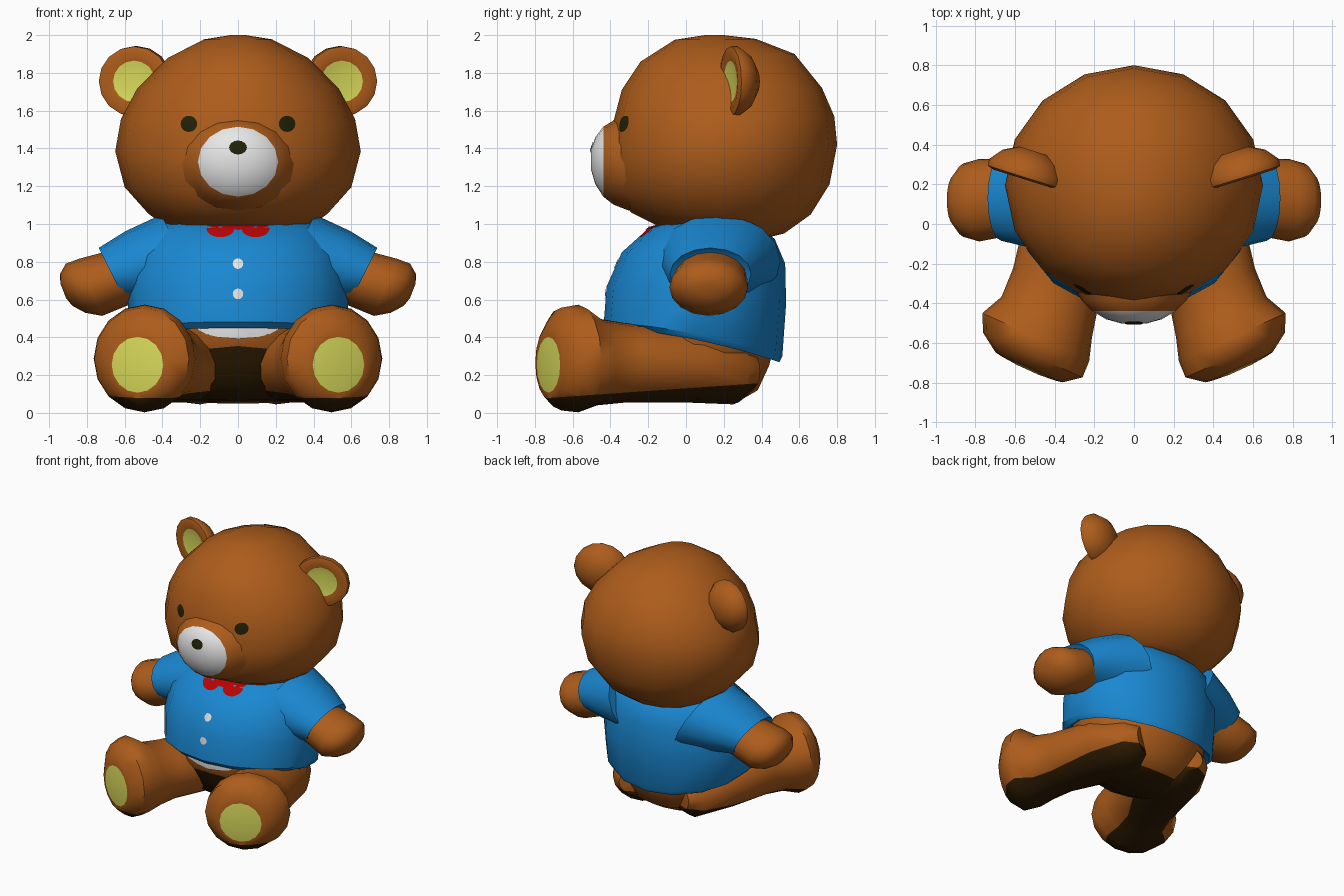
import bpy, bmesh, math
from mathutils import Vector
from mathutils.bvhtree import BVHTree

if "Cube" in bpy.data.objects:
    bpy.data.objects.remove(bpy.data.objects["Cube"])

SIDES = 16


def material(name, rgb):
    m = bpy.data.materials.new(name)
    m.diffuse_color = (*rgb, 1)
    m.use_nodes = True
    m.node_tree.nodes["Principled BSDF"].inputs["Base Color"].default_value = m.diffuse_color
    return m


BROWN = material("brown fur", (0.42, 0.108, 0.011))
DARK = material("dark underside", (0.03, 0.012, 0.001))
BLUE = material("blue cloth", (0.01, 0.245, 0.64))
YELLOW = material("yellow pad", (0.69, 0.70, 0.105))
WHITE = material("white", (0.82, 0.82, 0.82))
BLACK = material("black", (0.016, 0.015, 0.002))
RED = material("red", (0.48, 0.001, 0.001))


def finish(name, bm, mats, mirror=False, angle=50):
    me = bpy.data.meshes.new(name)
    bm.to_mesh(me)
    bm.free()
    for m in mats:
        me.materials.append(m)
    me.shade_smooth()
    me.set_sharp_from_angle(angle=math.radians(angle))
    ob = bpy.data.objects.new(name, me)
    bpy.context.collection.objects.link(ob)
    if mirror:
        ob.modifiers.new("mirror", 'MIRROR')
    return ob


def angles(n=SIDES):
    return [2 * math.pi * i / n for i in range(n)]


def level(yf, zf, yb, zb, hw, lift=0):
    """Oval loop from front point (yf, zf) to back point (yb, zb)."""
    out = []
    for a in angles():
        t = (1 - math.cos(a)) / 2
        out.append(Vector((hw * math.sin(a), yf + (yb - yf) * t,
                           zf + (zb - zf) * t + lift * 4 * t * (1 - t))))
    return out


def across(d, rings):
    """Oval loops (centre, half width, half height) facing direction d."""
    d = Vector(d).normalized()
    w = d.cross(Vector((0, 0, 1))).normalized()
    h = w.cross(d)
    return [[Vector(c) + w * rw * math.cos(a) + h * rh * math.sin(a)
             for a in angles()] for c, rw, rh in rings]


def skin(name, loops, mats, last=0, mirror=False, cut=None, angle=50):
    """Skin loops; the last bands take material 1; cut darkens below a plane."""
    bm = bmesh.new()
    vs = [[bm.verts.new(p) for p in loop] for loop in loops]
    n = SIDES
    for k in range(len(vs) - 1):
        a, b = vs[k], vs[k + 1]
        for i in range(n):
            f = bm.faces.new((a[i], a[(i + 1) % n], b[(i + 1) % n], b[i]))
            f.material_index = 1 if last and k >= len(vs) - last else 0
    bm.faces.new(vs[0])
    bm.faces.new(vs[-1]).material_index = 1 if last else 0
    bmesh.ops.recalc_face_normals(bm, faces=bm.faces)
    if cut:
        co, no = Vector(cut[0]), Vector(cut[1])
        bmesh.ops.bisect_plane(bm, geom=bm.verts[:] + bm.edges[:] + bm.faces[:],
                               plane_co=co, plane_no=no)
        for f in bm.faces:
            if (f.calc_center_median() - co).dot(no) < 0:
                f.material_index = len(mats) - 1
    return finish(name, bm, mats, mirror, angle)


def patch(name, target, x, z, rx, rz, mat, gap=0.005, rings=3):
    """Thin oval laid onto the front of the target."""
    bm = bmesh.new()
    src = bmesh.new()
    src.from_mesh(target.data)
    tree = BVHTree.FromBMesh(src)

    def drop(px, pz):
        hit = tree.ray_cast(Vector((px, -3, pz)), Vector((0, 1, 0)))[0]
        return bm.verts.new((px, hit.y - gap, pz))

    mid = drop(x, z)
    loops = [[drop(x + rx * r / rings * math.sin(a), z + rz * r / rings * math.cos(a))
              for a in angles()] for r in range(1, rings + 1)]
    for i in range(SIDES):
        j = (i + 1) % SIDES
        bm.faces.new((mid, loops[0][j], loops[0][i]))
        for a, b in zip(loops, loops[1:]):
            bm.faces.new((a[i], a[j], b[j], b[i]))
    bmesh.ops.recalc_face_normals(bm, faces=bm.faces)
    if sum(f.normal.y for f in bm.faces) > 0:
        bmesh.ops.reverse_faces(bm, faces=bm.faces)
    src.free()
    return finish(name, bm, [mat])


# head
head = skin("head", [level(f, z, b, z2, w) for f, z, b, z2, w in [
    (0.02, 0.95, 0.44, 0.93, 0.24), (-0.15, 0.99, 0.52, 0.95, 0.36),
    (-0.29, 1.06, 0.66, 1.05, 0.475), (-0.38, 1.18, 0.76, 1.21, 0.60),
    (-0.41, 1.35, 0.80, 1.42, 0.65), (-0.385, 1.54, 0.785, 1.57, 0.62),
    (-0.34, 1.71, 0.72, 1.72, 0.535), (-0.24, 1.86, 0.575, 1.90, 0.37),
    (-0.06, 1.975, 0.37, 1.98, 0.18), (0.10, 2.0, 0.20, 2.0, 0.04)]], [BROWN])

# muzzle with white front
muzzle = skin("muzzle", across((0, -1, 0), [
    ((0, -0.30, 1.32), 0.31, 0.25), ((0, -0.385, 1.325), 0.265, 0.222),
    ((0, -0.438, 1.33), 0.212, 0.185), ((0, -0.48, 1.335), 0.14, 0.125),
    ((0, -0.502, 1.34), 0.06, 0.055)]), [BROWN, WHITE], last=3)
patch("nose", muzzle, 0, 1.405, 0.047, 0.037, BLACK)
for s in (-1, 1):
    patch("eye", head, s * 0.26, 1.53, 0.044, 0.043, BLACK)

# ears with shallow pads
n = Vector((0.3, -0.95, 0)).normalized()
c = Vector((0.55, 0.235, 1.755))
skin("ears", across(n, [(c + n * o, r * 1.06, r) for o, r in [
    (-0.14, 0.07), (-0.10, 0.14), (-0.035, 0.188), (0, 0.185), (0.01, 0.155),
    (0.0, 0.11), (-0.006, 0.06)]]), [BROWN, YELLOW], last=2, mirror=True)

# body under the shirt, dark between the legs
body = skin("body", [level(*r) for r in [
    (-0.12, 0.07, 0.26, 0.05, 0.26), (-0.25, 0.14, 0.38, 0.12, 0.36),
    (-0.32, 0.27, 0.44, 0.25, 0.45), (-0.37, 0.40, 0.46, 0.33, 0.50),
    (-0.38, 0.56, 0.46, 0.50, 0.50)]], [BROWN, DARK],
    cut=((0, -0.3, 0.33), (0, 0.46, 1)))
patch("belly_patch", body, 0, 0.47, 0.23, 0.078, WHITE, gap=0.008, rings=5)

# shirt with turned hem
shirt = skin("shirt", [level(*r) for r in [
    (-0.38, 0.48, 0.46, 0.31, 0.51, 0.03), (-0.405, 0.45, 0.495, 0.268, 0.545, 0.03),
    (-0.435, 0.482, 0.51, 0.30, 0.575, 0.03), (-0.42, 0.67, 0.53, 0.58, 0.585),
    (-0.34, 0.85, 0.525, 0.79, 0.56), (-0.19, 0.985, 0.47, 0.92, 0.48),
    (-0.02, 1.03, 0.38, 1.0, 0.38)]], [BLUE], angle=40)
for z in (0.79, 0.63):
    patch("button", shirt, 0, z, 0.028, 0.028, WHITE)

# bow
for s in (-1, 1):
    patch("bow_loop", shirt, s * 0.093, 0.976, 0.074, 0.046, RED)
patch("bow_knot", shirt, 0, 0.993, 0.06, 0.024, RED, gap=0.007)

# sleeves blending into the shoulders
skin("sleeves", across((0.89, 0, -0.45), [
    ((0.28, 0.17, 0.80), 0.33, 0.28), ((0.50, 0.15, 0.775), 0.275, 0.21),
    ((0.668, 0.13, 0.735), 0.215, 0.155), ((0.655, 0.13, 0.742), 0.18, 0.125)]),
    [BLUE], mirror=True, angle=40)

# arms
skin("arms", across((0.93, 0, -0.37), [
    ((0.45, 0.13, 0.77), 0.17, 0.13), ((0.66, 0.13, 0.705), 0.195, 0.155),
    ((0.78, 0.12, 0.665), 0.208, 0.163), ((0.86, 0.12, 0.66), 0.185, 0.14),
    ((0.91, 0.12, 0.65), 0.12, 0.09), ((0.925, 0.12, 0.645), 0.05, 0.04)]),
    [BROWN], mirror=True)

# legs with foot pads
skin("legs", across((0.41, -0.91, 0), [
    ((0.18, 0.34, 0.22), 0.13, 0.10), ((0.20, 0.25, 0.22), 0.21, 0.175),
    ((0.28, 0.0, 0.255), 0.275, 0.20), ((0.395, -0.32, 0.265), 0.235, 0.21),
    ((0.44, -0.47, 0.27), 0.25, 0.23), ((0.495, -0.57, 0.288), 0.295, 0.285),
    ((0.51, -0.66, 0.285), 0.275, 0.272), ((0.53, -0.722, 0.265), 0.185, 0.195),
    ((0.532, -0.728, 0.255), 0.15, 0.148), ((0.535, -0.735, 0.255), 0.06, 0.06)]),
    [BROWN, YELLOW, DARK], last=2, mirror=True,
    cut=((0, 0, 0.13), (0, -0.07, 1)))
